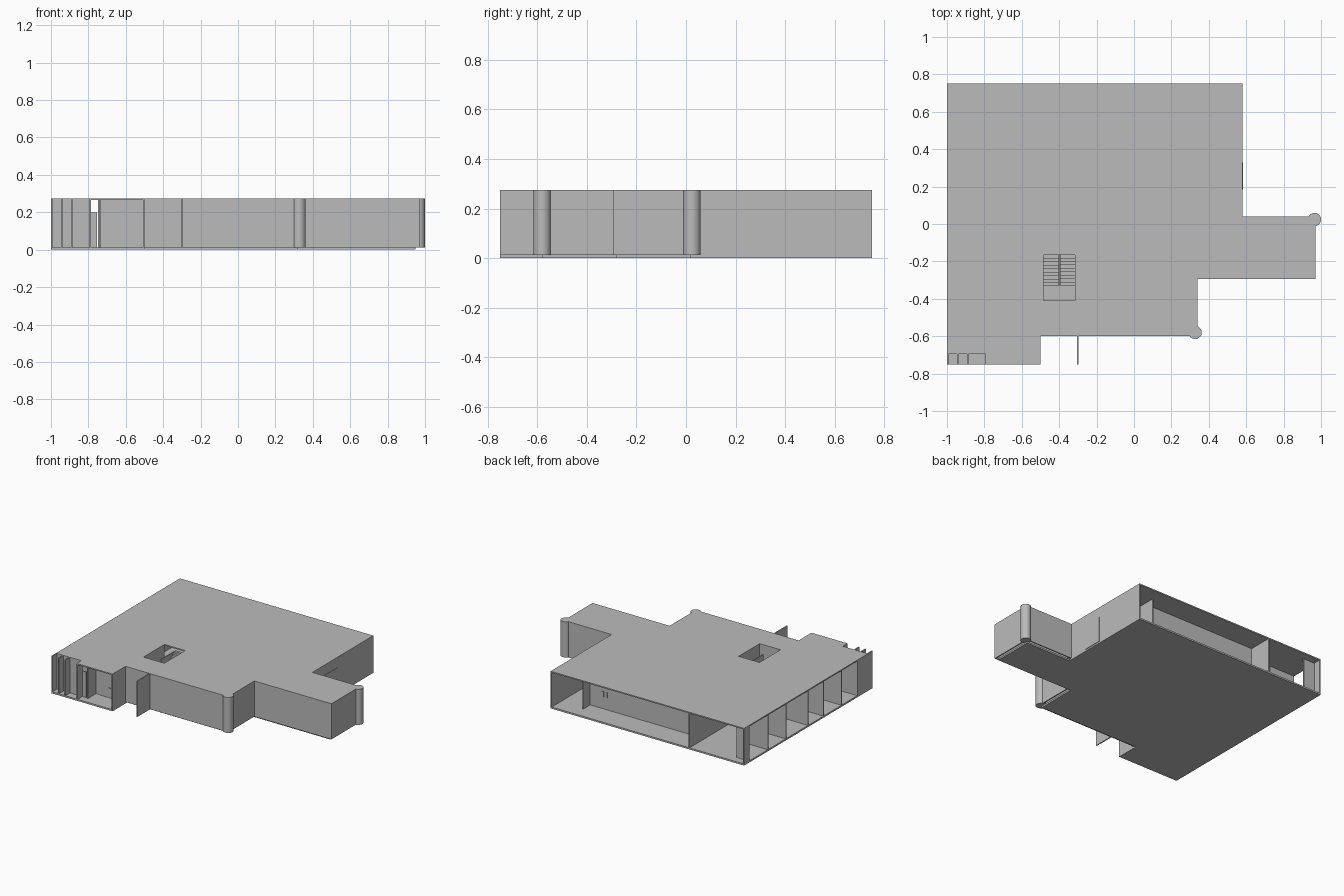
import bpy, bmesh, math

cube = bpy.data.objects.get("Cube")
if cube:
    bpy.data.objects.remove(cube, do_unlink=True)

grey = bpy.data.materials.new("plaster_grey")
grey.use_nodes = True
grey.diffuse_color = (0.5, 0.5, 0.5, 1)
grey.node_tree.nodes["Principled BSDF"].inputs["Base Color"].default_value = (0.5, 0.5, 0.5, 1)

FLOOR, CEIL, TOP, T = 0.012, 0.266, 0.275, 0.008


def finish(name, bm):
    bmesh.ops.recalc_face_normals(bm, faces=bm.faces)
    mesh = bpy.data.meshes.new(name)
    bm.to_mesh(mesh)
    bm.free()
    mesh.materials.append(grey)
    obj = bpy.data.objects.new(name, mesh)
    bpy.context.collection.objects.link(obj)
    return obj


def prism(name, outline, z0, z1):
    bm = bmesh.new()
    face = bm.faces.new([bm.verts.new((x, y, z0)) for x, y in outline])
    ext = bmesh.ops.extrude_face_region(bm, geom=[face])
    bmesh.ops.translate(bm, vec=(0, 0, z1 - z0),
                        verts=[v for v in ext["geom"] if isinstance(v, bmesh.types.BMVert)])
    return finish(name, bm)


def box(name, x0, x1, y0, y1, z0=FLOOR, z1=CEIL):
    return prism(name, [(x0, y0), (x1, y0), (x1, y1), (x0, y1)], z0, z1)


def wall_x(name, x, y0, y1, z1=CEIL):
    """Thin wall running along y, centred on x."""
    return box(name, x - T / 2, x + T / 2, y0, y1, FLOOR, z1)


def wall_y(name, y, x0, x1, z1=CEIL):
    """Thin wall running along x, centred on y."""
    return box(name, x0, x1, y - T / 2, y + T / 2, FLOOR, z1)


# Floor slab, set back under the solid outer walls
prism("floor_slab", [(-1, -.75), (-.5, -.75), (-.5, -.58), (.32, -.58), (.32, -.28),
                     (.95, -.28), (.95, .02), (.58, .02), (.58, .75), (-1, .75)], 0, FLOOR)

# Roof slab with a stair opening
roof = prism("roof_slab", [(-1, -.695), (-.79, -.695), (-.79, -.75), (-.5, -.75),
                           (-.5, -.6), (.34, -.6), (.34, -.295), (.97, -.295),
                           (.97, .04), (.58, .04), (.58, .75), (-1, .75)], CEIL, TOP)
cutter = box("stair_opening_cutter", -.485, -.315, -.41, -.165, .2, .35)
cutter.hide_render = True
cutter.hide_viewport = True
cut = roof.modifiers.new("stair_opening", 'BOOLEAN')
cut.operation, cut.solver, cut.object = 'DIFFERENCE', 'EXACT', cutter

# Solid outer walls
h = T / 2
wall_y("front_wall", -.6 + h, -.5, .34)
wall_x("front_return_wall", .34 - h, -.6, -.295)
wall_y("annex_front_wall", -.295 + h, .34, .97)
wall_x("annex_end_wall", .97 - h, -.295, .04)
wall_y("annex_back_wall", .04 - h, .58, .97)
wall_x("left_wall", .58 - h, .04, .75)
wall_x("entry_side_wall", -.5 - h, -.75, -.6)
wall_x("front_screen", -.302, -.75, -.6, TOP)
wall_x("right_corner_wall", -1 + h, -.695, -.575)

# Outer door
box("side_door", .58, .584, .185, .33, FLOOR, .2)

# Round corner columns
for name, x, y in (("front_column", .327, -.58), ("annex_column", .965, .024)):
    bm = bmesh.new()
    bmesh.ops.create_cone(bm, cap_ends=True, segments=32, radius1=.035, radius2=.035, depth=TOP - FLOOR)
    bmesh.ops.translate(bm, verts=bm.verts, vec=(x, y, (TOP + FLOOR) / 2))
    obj = finish(name, bm)
    bpy.ops.object.select_all(action='DESELECT')
    obj.select_set(True)
    bpy.context.view_layer.objects.active = obj
    bpy.ops.object.shade_smooth_by_angle(angle=math.radians(40))

# Fins in the unroofed front corner
for i, x in enumerate((-1 + h, -.942, -.889, -.79)):
    wall_x(f"front_fin_{i + 1}", x, -.75, -.69, TOP)
wall_y("fin_back_wall", -.691, -1, -.79)

# Recessed entry
wall_y("entry_wall", -.6, -.74, -.5)
wall_x("entry_jamb", -.74, -.7, -.6)
wall_y("entry_low_wall", -.69, -.79, -.755, .2)
box("entry_door", -.7, -.52, -.609, -.604, FLOOR, .255)
box("door_handle", -.63, -.615, -.615, -.609, .083, .088)

# Row of open rooms along the right side
for i, y in enumerate((.47, .26, 0, -.18, -.39, -.575)):
    wall_y(f"room_partition_{i + 1}", y, -1, -.79)
wall_x("room_back_wall", -.745, -.6, .47)

# Back corner nook
wall_x("nook_side_wall", -1 + h, .69, .75)
wall_y("nook_wall", .69, -1, -.9)

# Open back hall
wall_x("hall_partition", -.55, .3, .75)
wall_y("hall_back_wall", .57, -.55, .385)
wall_x("hall_side_wall", .385, .15, .655)
wall_y("hall_inner_wall", .15, .385, .58)
for x in (.24, .27):
    box("wall_switch", x, x + .012, .574, .579, .1, .14)

# Stairwell and two flights meeting at a landing
wall_x("stairwell_right_wall", -.489, -.414, -.165)
wall_x("stairwell_left_wall", -.311, -.414, -.165)
wall_y("stairwell_front_wall", -.414, -.489, -.311)
MID, STEPS = .14, 9
box("stair_landing", -.485, -.315, -.41, -.33, MID - .012, MID)
run = .165 / STEPS
rise = (MID - FLOOR) / (STEPS + 1)
for i in range(STEPS):
    y = -.33 + i * run
    low = MID - (i + 1) * rise
    high = MID + (i + 1) * rise
    box(f"lower_step_{i + 1}", -.485, -.405, y, y + run, low - rise, low)
    box(f"upper_step_{i + 1}", -.395, -.315, y, y + run, high - rise, high)
box("stair_divider", -.403, -.397, -.33, -.165, FLOOR, .25)
